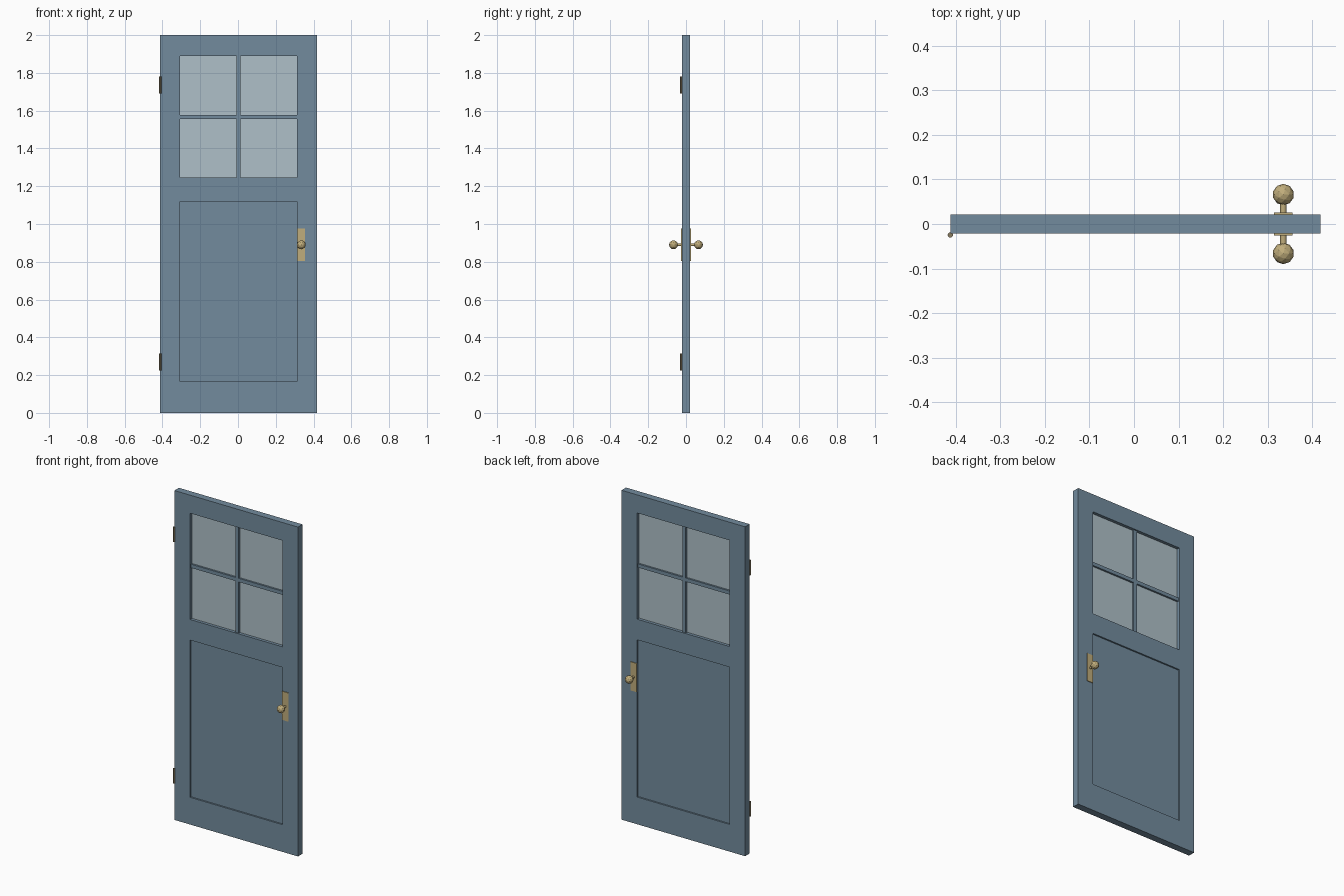
import bpy
import math

if "Cube" in bpy.data.objects:
    bpy.data.objects.remove(bpy.data.objects["Cube"], do_unlink=True)


def material(name, rgb):
    m = bpy.data.materials.new(name)
    m.use_nodes = True
    m.diffuse_color = (*rgb, 1)
    m.node_tree.nodes["Principled BSDF"].inputs["Base Color"].default_value = (*rgb, 1)
    return m


PAINT = material("blue_grey_paint", (0.17, 0.26, 0.34))
GLASS = material("pale_glass", (0.43, 0.53, 0.58))
BRASS = material("brass", (0.53, 0.42, 0.20))
HINGE = material("dark_brass", (0.25, 0.20, 0.12))


def finish(name, mat):
    ob = bpy.context.object
    ob.name = name
    ob.data.materials.append(mat)
    return ob


def box(name, mat, x, y, z):
    """Box from (low, high) pairs along each axis."""
    spans = (x, y, z)
    bpy.ops.mesh.primitive_cube_add(size=1, location=[(a + b) / 2 for a, b in spans])
    ob = finish(name, mat)
    ob.scale = [b - a for a, b in spans]
    bpy.ops.object.transform_apply(location=False, rotation=False, scale=True)
    return ob


def rod(name, mat, radius, depth, location, rotation=(0, 0, 0), sides=12):
    bpy.ops.mesh.primitive_cylinder_add(vertices=sides, radius=radius, depth=depth,
                                        location=location, rotation=rotation)
    finish(name, mat)
    bpy.ops.object.shade_smooth_by_angle()


# Main door dimensions
LEFT, RIGHT, HALF = -0.412, 0.418, 0.0215
MID = (LEFT + RIGHT) / 2
OPENING = (MID - 0.31, MID + 0.31)
WINDOW = (1.245, 1.89)
PANEL = (0.165, 1.12)

# Door slab with the window and panel openings cut through
door = box("door_frame", PAINT, (LEFT, RIGHT), (-HALF, HALF), (0, 2))
for name, span in (("window_cutter", WINDOW), ("panel_cutter", PANEL)):
    cutter = box(name, PAINT, OPENING, (-0.1, 0.1), span)
    cutter.hide_render = True
    cutter.hide_set(True)
    cutter.display_type = 'WIRE'
    mod = door.modifiers.new(name, 'BOOLEAN')
    mod.object = cutter
    mod.solver = 'EXACT'
    bpy.context.view_layer.objects.active = door
    bpy.ops.object.modifier_apply(modifier=mod.name)
    bpy.data.objects.remove(cutter, do_unlink=True)

# Recessed lower panel, glazing and glazing bars
box("lower_panel", PAINT, OPENING, (-0.012, 0.012), PANEL)
box("window_glass", GLASS, OPENING, (-0.003, 0.003), WINDOW)
box("vertical_bar", PAINT, (MID - 0.011, MID + 0.011), (-0.014, 0.014), WINDOW)
box("horizontal_bar", PAINT, OPENING, (-0.014, 0.014), (1.556, 1.578))

# Handle set on both faces
KNOB_X, KNOB_Z = 0.335, 0.89
rod("handle_spindle", BRASS, 0.007, 0.11, (KNOB_X, 0, KNOB_Z), (math.pi / 2, 0, 0))
for side, label in ((-1, "front"), (1, "back")):
    box(label + "_handle_plate", BRASS, (KNOB_X - 0.021, KNOB_X + 0.021),
        sorted((side * HALF, side * (HALF + 0.004))), (0.803, 0.977))
    bpy.ops.mesh.primitive_ico_sphere_add(subdivisions=2, radius=0.024,
                                          location=(KNOB_X, side * 0.066, KNOB_Z))
    finish(label + "_door_knob", BRASS)

# Hinge barrels on the front corner
for z, label in ((0.27, "lower"), (1.735, "upper")):
    rod(label + "_hinge", HINGE, 0.006, 0.09, (LEFT, -0.0245, z))
